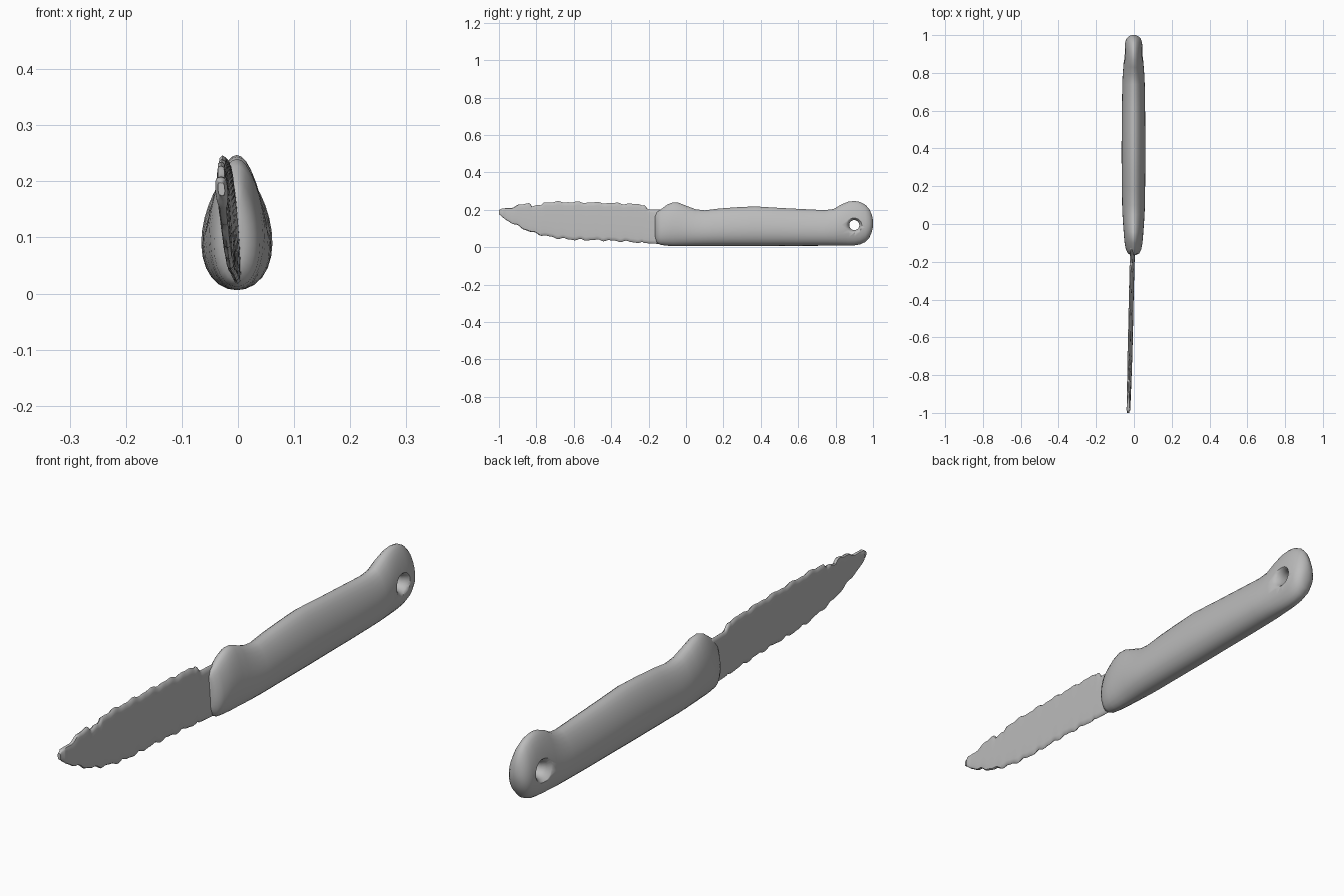
import bpy, bmesh
from math import sin, cos, pi, radians, copysign
from mathutils import Matrix

if "Cube" in bpy.data.objects:
    bpy.data.objects.remove(bpy.data.objects["Cube"])

grey = bpy.data.materials.new("plain grey")
grey.use_nodes = True
grey.diffuse_color = (0.5, 0.5, 0.5, 1)
grey.node_tree.nodes["Principled BSDF"].inputs["Base Color"].default_value = (0.5, 0.5, 0.5, 1)


def sample(stations, y):
    """Cubic interpolation of (y, values...) rows, without overshoot."""
    for a, b in zip(stations, stations[1:]):
        if y <= b[0]:
            t = max(0, (y - a[0]) / (b[0] - a[0]))
            return [p + (q - p) * t for p, q in zip(a[1:], b[1:])]
    return stations[-1][1:]


def loft(name, rings):
    bm = bmesh.new()
    loops = [[bm.verts.new(p) for p in ring] for ring in rings]
    n = len(loops[0])
    for a, b in zip(loops, loops[1:]):
        for i in range(n):
            j = (i + 1) % n
            bm.faces.new((a[i], a[j], b[j], b[i]))
    bm.faces.new(loops[0])
    bm.faces.new(loops[-1])
    bmesh.ops.recalc_face_normals(bm, faces=bm.faces)
    mesh = bpy.data.meshes.new(name)
    bm.to_mesh(mesh)
    bm.free()
    obj = bpy.data.objects.new(name, mesh)
    bpy.context.collection.objects.link(obj)
    mesh.materials.append(grey)
    return obj


def smooth(obj, angle):
    bpy.ops.object.select_all(action='DESELECT')
    obj.select_set(True)
    bpy.context.view_layer.objects.active = obj
    bpy.ops.object.shade_smooth_by_angle(angle=radians(angle))


# Handle: egg-shaped sections (y, bottom, top, half width)
grip = [(-.165, .05, .165, .012), (-.155, .022, .188, .030), (-.135, .012, .202, .040),
        (-.10, .008, .228, .046), (-.07, .006, .240, .049), (-.04, .006, .238, .051),
        (0, .006, .222, .054), (.05, .006, .203, .057), (.10, .006, .197, .059),
        (.18, .006, .207, .060), (.28, .006, .214, .061), (.37, .006, .218, .062),
        (.50, .007, .210, .061), (.62, .007, .204, .060), (.74, .008, .198, .058),
        (.79, .008, .204, .056), (.83, .008, .228, .053), (.87, .008, .244, .050),
        (.90, .010, .247, .048), (.93, .015, .242, .047), (.96, .028, .226, .044),
        (.98, .050, .204, .038), (.993, .080, .175, .026), (1.0, .110, .145, .010)]


def egg(y, low, high, half, n=28):
    mid, tall = (low + high) / 2, (high - low) / 2
    ring = []
    for k in range(n):
        a = 2 * pi * k / n
        ring.append((-.002 + half * cos(a) * (1 - .22 * sin(a)), y, mid + tall * sin(a)))
    return ring


handle = loft("handle", [egg(*s) for s in grip])

# Hanging hole: flared on both sides
flare = [(-.08, .075), (-.05, .046), (-.038, .034), (-.02, .027), (.02, .027),
         (.038, .034), (.05, .046), (.08, .075)]
cutter = loft("hole_cutter", [[(x, .90 + r * cos(2 * pi * k / 20), .118 + r * sin(2 * pi * k / 20))
                               for k in range(20)] for x, r in flare])
cutter.hide_render = True
cut = handle.modifiers.new("hole", 'BOOLEAN')
cut.object, cut.operation, cut.solver = cutter, 'DIFFERENCE', 'EXACT'
bpy.context.view_layer.objects.active = handle
bpy.ops.object.modifier_apply(modifier=cut.name)
bpy.data.objects.remove(cutter)
smooth(handle, 50)

# Blade: thin leaning slab with a worn, wavy outline (y, bottom, top)
outline = [(-1.0, .172, .194), (-.985, .160, .206), (-.95, .140, .209), (-.90, .113, .222),
           (-.835, .083, .238), (-.825, .080, .222), (-.775, .066, .222), (-.76, .062, .241),
           (-.68, .047, .242), (-.60, .040, .241), (-.45, .037, .238), (-.30, .029, .232),
           (-.22, .022, .226), (-.205, .021, .202), (-.12, .016, .200)]


def slab(y, n=20):
    low, high = sample(outline, y)
    if y < -.23:
        low += .0035 * sin(y * 75) + .002 * sin(y * 131)
        high += .003 * sin(y * 62) + .002 * sin(y * 117)
    half = .009 if y > -.97 else .011
    if y < -.99:
        half = .006
    ring = []
    for k in range(n):
        a = 2 * pi * k / n
        z = (low + high) / 2 + (high - low) / 2 * sin(a)
        x = half * copysign(abs(cos(a)) ** .4, cos(a)) if abs(cos(a)) > 1e-6 else 0
        ring.append((x - .008 + .02 * (y + .15) - .07 * (z - .12), y, z))
    return ring


steps = 110
blade = loft("blade", [slab(-1 + .88 * k / steps) for k in range(steps + 1)])
smooth(blade, 50)
